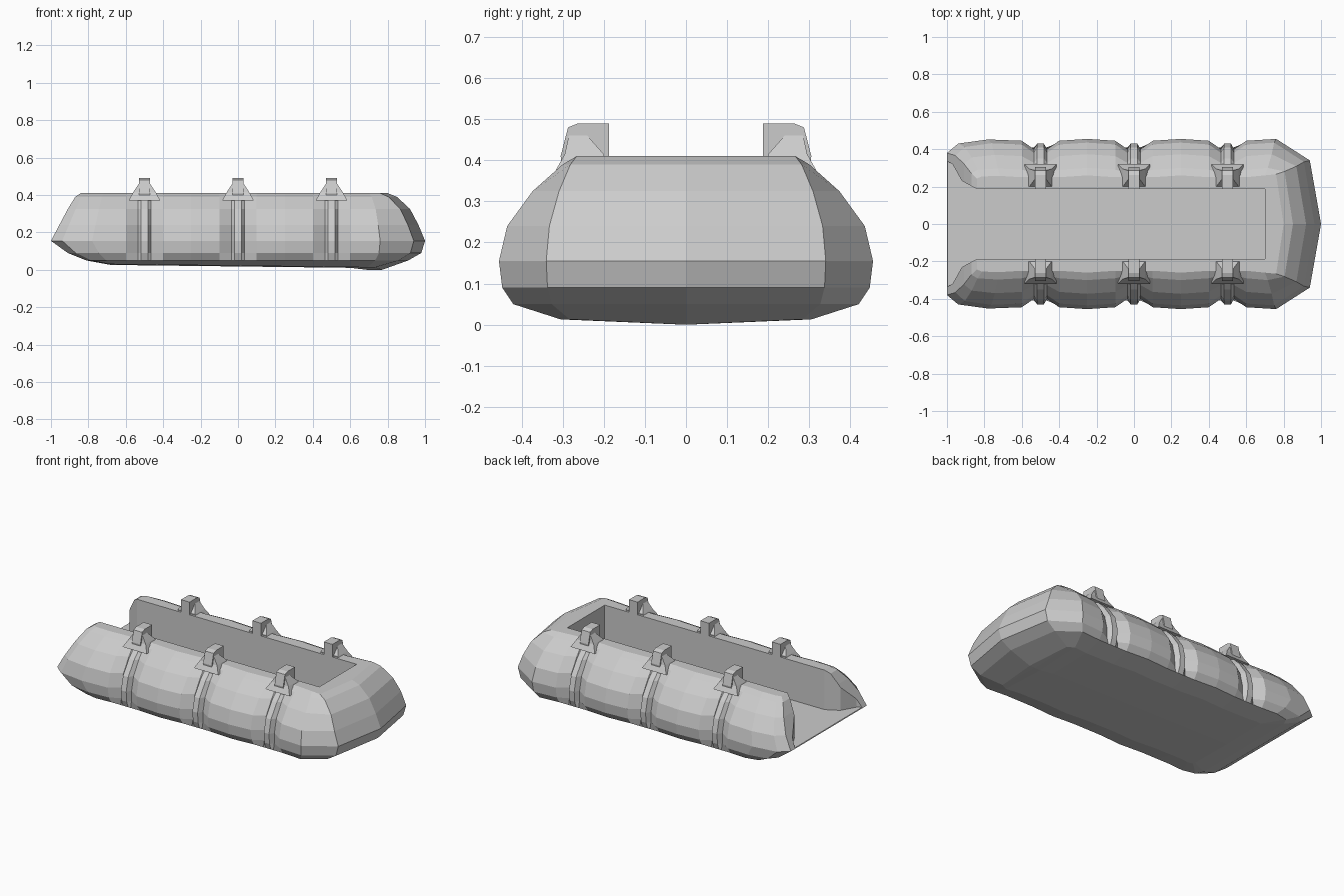
import bpy, bmesh

if "Cube" in bpy.data.objects:
    bpy.data.objects.remove(bpy.data.objects["Cube"])

RIBS = (0.5, 0.0, -0.5)

# Hull levels, rim to keel: z, side inset, bow inset, stern inset, pinch weight
LEVELS = [
    (0.410, 0.195, 0.20, 0.16, 0.0),
    (0.390, 0.155, 0.15, 0.13, 0.3),
    (0.325, 0.082, 0.08, 0.09, 0.8),
    (0.240, 0.020, 0.035, 0.045, 1.0),
    (0.155, 0.000, 0.00, 0.00, 1.0),
    (0.090, 0.008, 0.02, 0.09, 0.8),
    (0.050, 0.035, 0.09, 0.19, 0.0),
    (0.020, 0.150, 0.23, 0.32, 0.0),
]

# Half outline from bow to stern: x, y, x inset factor, y inset factor, pinch
path = [(1, 0, -1, 0, 0), (0.94, 0.34, -0.9, 0.38, 0), (0.76, 0.455, -0.3, 1, 0)]
for c in RIBS:
    for dx, pinch in ((0.10, 0), (0.035, 0.045), (0.018, 0.015),
                      (-0.018, 0.015), (-0.035, 0.045), (-0.10, 0)):
        path.append((c + dx, 0.445, 0, 1, pinch))
    if c > RIBS[-1]:
        path.append((c - 0.25, 0.455, 0, 1, 0))
path += [(-0.78, 0.452, 0.4, 1, 0), (-0.94, 0.43, 0.8, 0.9, 0),
         (-1, 0.38, 1, 0.7, 0), (-1, 0, 1, 0, 0)]


def finish(name, bm):
    bmesh.ops.remove_doubles(bm, verts=bm.verts, dist=0.0005)
    bmesh.ops.dissolve_degenerate(bm, edges=bm.edges, dist=0.0005)
    bmesh.ops.recalc_face_normals(bm, faces=bm.faces)
    me = bpy.data.meshes.new(name)
    bm.to_mesh(me)
    bm.free()
    ob = bpy.data.objects.new(name, me)
    bpy.context.collection.objects.link(ob)
    return ob


def column(p, sign):
    """One strip of hull points from the deck centre round to the keel."""
    x, y, fx, fy, pinch = p
    pts = []
    for z, side, bow, stern, w in LEVELS:
        px = x + fx * (bow if x > 0 else stern)
        py = y - fy * side - pinch * w
        if z == 0.02:
            z = 0.013 if px > 0.6 else 0.022 - 0.012 * px
        pts.append((px, sign * py, z))
    top, low = pts[0], pts[-1]
    keel = 0.0 if low[0] > 0.6 else low[2] - 0.004
    if y == 0:
        pts[-1] = (low[0], 0, keel)
    return [(top[0], 0, top[2])] + pts + [(low[0], 0, keel)]


# Hull
bm = bmesh.new()
for sign in (1, -1):
    cols = [[bm.verts.new(v) for v in column(p, sign)] for p in path]
    for a, b in zip(cols, cols[1:]):
        for i in range(len(a) - 1):
            bm.faces.new((a[i], a[i + 1], b[i + 1], b[i]))
hull = finish("hull", bm)

# Cockpit cutter, flaring out at the open stern
half = [(0.70, 0.187), (-0.84, 0.187), (-0.92, 0.23), (-0.97, 0.32), (-1.2, 0.45)]
plan = half + [(x, -y) for x, y in reversed(half)]
bm = bmesh.new()
f = bm.faces.new([bm.verts.new((x, y, 0.16)) for x, y in plan])
ext = bmesh.ops.extrude_face_region(bm, geom=[f])
for v in ext["geom"]:
    if isinstance(v, bmesh.types.BMVert):
        v.co.z = 0.7
cutter = finish("cockpit_cutter", bm)
cutter.hide_render = True

mod = hull.modifiers.new("cockpit", "BOOLEAN")
mod.operation, mod.solver, mod.object = "DIFFERENCE", "EXACT", cutter
bpy.context.view_layer.objects.active = hull
bpy.ops.object.modifier_apply(modifier=mod.name)
bpy.data.objects.remove(cutter)


def loft(name, rings):
    bm = bmesh.new()
    vs = [[bm.verts.new(p) for p in r] for r in rings]
    n = len(vs[0])
    for a, b in zip(vs, vs[1:]):
        for i in range(n):
            bm.faces.new((a[i], a[(i + 1) % n], b[(i + 1) % n], b[i]))
    bm.faces.new(vs[0])
    bm.faces.new(vs[-1])
    return finish(name, bm)


# Rim cleats: upright block with a flared foot on each side of the cockpit
for c in RIBS:
    for s, tag in ((1, "left"), (-1, "right")):
        # block profile across y, lofted along x
        prof = [(0.187, 0.38), (0.187, 0.49), (0.262, 0.49), (0.287, 0.48), (0.305, 0.41), (0.30, 0.37)]
        loft(f"cleat_{tag}", [[(c + dx, s * y, z) for y, z in prof] for dx in (-0.03, 0.03)])
        # foot rings: half width, inner y, outer y, z
        foot = [(0.085, 0.20, 0.32, 0.37), (0.06, 0.20, 0.295, 0.415), (0.03, 0.24, 0.285, 0.46)]
        loft(f"cleat_foot_{tag}", [[(c - w, s * a, z), (c + w, s * a, z),
                                    (c + w, s * b, z), (c - w, s * b, z)]
                                   for w, a, b, z in foot])
